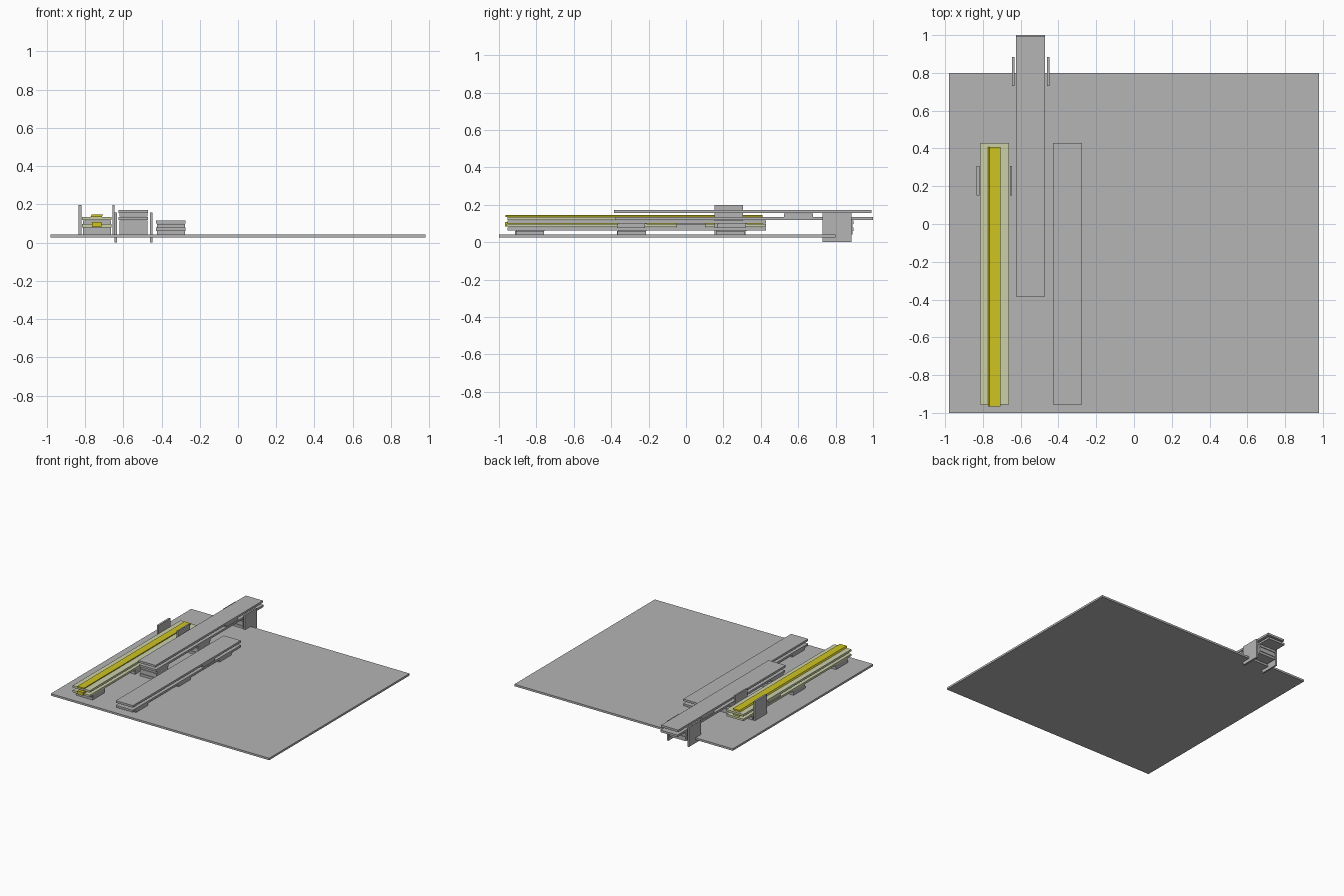
import bpy

if "Cube" in bpy.data.objects:
    bpy.data.objects.remove(bpy.data.objects["Cube"])

T = 0.0187     # layer pitch
Z0 = 0.042     # top of the base sheet


def make_mat(name, rgb):
    m = bpy.data.materials.new(name)
    m.diffuse_color = (*rgb, 1)
    m.use_nodes = True
    m.node_tree.nodes["Principled BSDF"].inputs["Base Color"].default_value = m.diffuse_color
    return m


GREY = make_mat("grey", (0.46, 0.46, 0.46))
PALE = make_mat("pale yellow", (0.60, 0.63, 0.40))
YELLOW = make_mat("yellow", (0.62, 0.55, 0.015))


def box(name, x, y, z, mat=GREY, shear=0.0):
    """Box from (min, max) ranges; shear slides the top along x."""
    verts = [(px + (shear if k else 0), py, pz)
             for k, pz in enumerate(z) for px, py in
             ((x[0], y[0]), (x[1], y[0]), (x[1], y[1]), (x[0], y[1]))]
    faces = [(3, 2, 1, 0), (4, 5, 6, 7), (0, 1, 5, 4),
             (1, 2, 6, 5), (2, 3, 7, 6), (3, 0, 4, 7)]
    me = bpy.data.meshes.new(name)
    me.from_pydata(verts, [], faces)
    me.materials.append(mat)
    ob = bpy.data.objects.new(name, me)
    bpy.context.collection.objects.link(ob)
    return ob


def layer(k):
    """Height range of layer k above the base sheet."""
    return (Z0 + k * T + 0.001, Z0 + (k + 1) * T - 0.001)


def rail(name, x, y, low, mat, supports, spacers, slip=0.0):
    """Two long boards with stacked pads below and spacers between."""
    box(name + "_lower_board", x, (y[0] + slip, y[1] + slip), layer(low), mat)
    box(name + "_upper_board", x, y, layer(low + 2), mat)
    inner = (x[0] + 0.003, x[1] - 0.003)
    for y0 in supports:
        for k in range(low):
            s = 0.006 * (k % 2)
            z = layer(k)
            box(name + "_support_pad", inner, (y0 + s, y0 + s + 0.152),
                (z[0] - 0.001, z[1] + 0.001))
    for y0 in spacers:
        z = layer(low + 1)
        box(name + "_spacer", inner, (y0, y0 + 0.155), (z[0] - 0.001, z[1] + 0.001))


# base sheet
box("base_sheet", (-0.98, 0.98), (-1.0, 0.80), (0.026, Z0))

# three rails at rising heights
rail("right_rail", (-0.428, -0.275), (-0.955, 0.428), 1, GREY,
     (-0.91, -0.365, 0.16), (-0.05,))
rail("left_rail", (-0.815, -0.661), (-0.955, 0.428), 2, PALE,
     (-0.915, -0.37, 0.155), (-0.05,))
rail("middle_rail", (-0.624, -0.471), (-0.385, 0.992), 4, GREY,
     (-0.37, 0.165, 0.738), (0.525,), 0.008)

# upright clip plates either side of the rails
for x in ((-0.834, -0.819), (-0.657, -0.645)):
    box("left_clip_plate", x, (0.152, 0.306), (Z0, 0.198))
for x in ((-0.646, -0.633), (-0.461, -0.447)):
    box("rear_clip_plate", x, (0.73, 0.885), (0.0, 0.158))

# yellow strips on the left rail boards
top = Z0 + 5 * T - 0.001
box("upper_strip", (-0.772, -0.712), (-0.965, 0.408), (top, top + 0.012), YELLOW, 0.006)
mid = Z0 + 3 * T - 0.001
box("lower_strip", (-0.765, -0.713), (-0.960, 0.408), (mid, mid + 0.012), YELLOW)
box("lower_strip_tip", (-0.765, -0.713), (-0.967, -0.956), (0.083, mid + 0.012), YELLOW)
